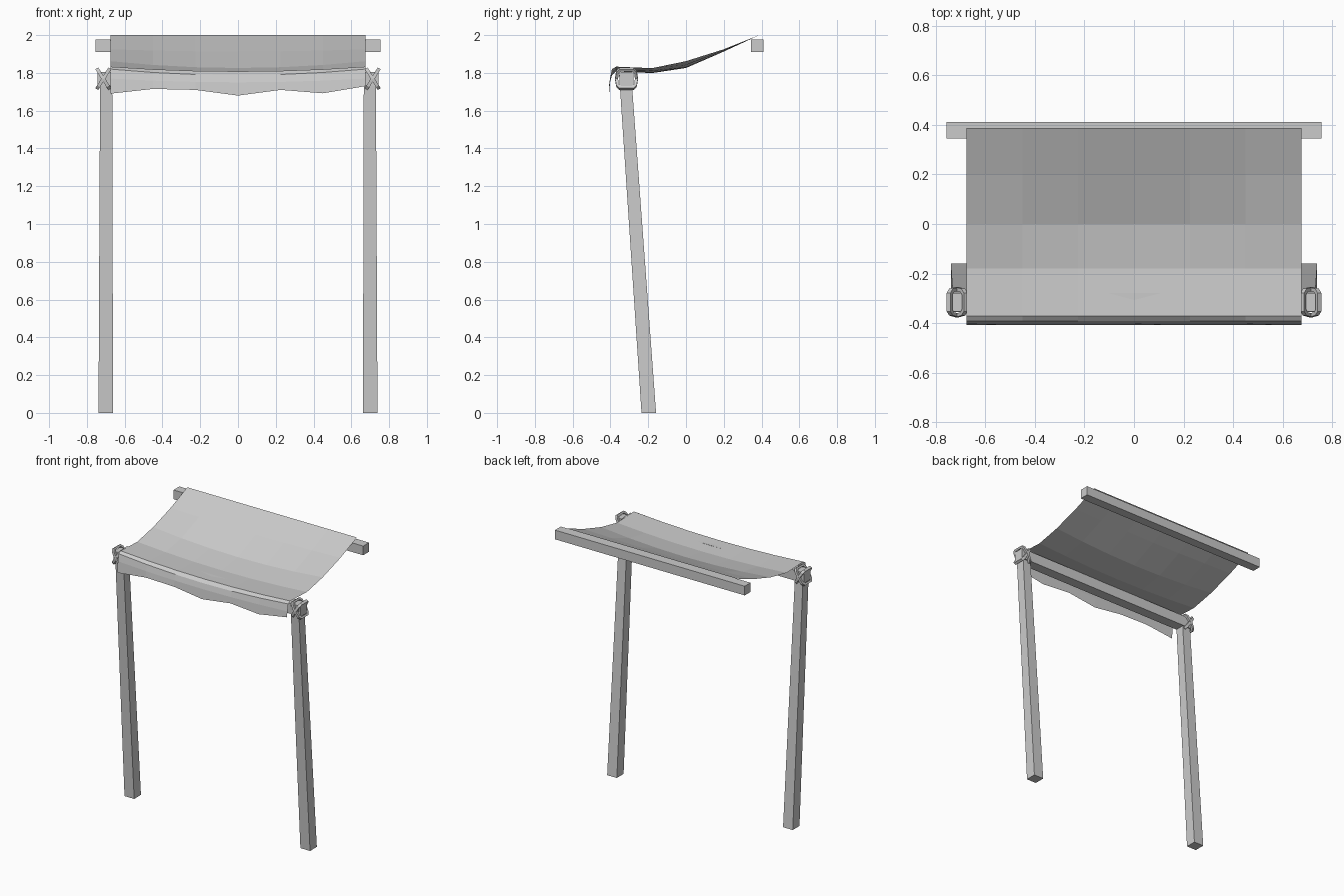
import bpy, bmesh, math
from mathutils import Vector

cube = bpy.data.objects.get("Cube")
if cube:
    bpy.data.objects.remove(cube, do_unlink=True)

grey = bpy.data.materials.new("plain_grey")
grey.use_nodes = True
colour = (0.6, 0.6, 0.6, 1)
grey.diffuse_color = colour
grey.node_tree.nodes["Principled BSDF"].inputs["Base Color"].default_value = colour


def finish(name, bm, recalc=True):
    if recalc:
        bmesh.ops.recalc_face_normals(bm, faces=bm.faces)
    mesh = bpy.data.meshes.new(name)
    bm.to_mesh(mesh)
    bm.free()
    mesh.materials.append(grey)
    obj = bpy.data.objects.new(name, mesh)
    bpy.context.collection.objects.link(obj)
    return obj


def bridge(bm, rings, closed=False):
    """Skin a list of vertex rings with quads."""
    n = len(rings[0])
    pairs = list(zip(rings, rings[1:])) + ([(rings[-1], rings[0])] if closed else [])
    for a, b in pairs:
        for i in range(n):
            j = (i + 1) % n
            bm.faces.new((a[i], a[j], b[j], b[i]))


def beam(name, half_length, y, z, size):
    bm = bmesh.new()
    bmesh.ops.create_cube(bm, size=1)
    for v in bm.verts:
        v.co = (v.co.x * 2 * half_length, y + v.co.y * size, z + v.co.z * size)
    return finish(name, bm)


def post(name, side):
    # Tapered square post leaning forward
    bm = bmesh.new()
    rings = []
    for x, y, z, w in ((0.7, -0.197, 0, 0.077), (0.698, -0.322, 1.79, 0.064)):
        rings.append([bm.verts.new((side * x + sx * w / 2, y + sy * w / 2, z))
                      for sx, sy in ((-1, -1), (1, -1), (1, 1), (-1, 1))])
    bridge(bm, rings)
    bm.faces.new(rings[0])
    bm.faces.new(rings[1])
    return finish(name, bm)


def lashing(name, side, tilt):
    # Angular rope loop wrapped diagonally around the joint
    bm = bmesh.new()
    centre = Vector((side * 0.713, -0.315, 1.769))
    up = Vector((tilt * 0.031, 0, 0.049))
    across = up.cross(Vector((0, 1, 0))).normalized() * 0.009
    outline = [(-0.62, 1), (0.62, 1), (0.9, 0.72), (1, 0),
               (0.9, -0.72), (0.62, -1), (-0.62, -1), (-0.9, -0.72), (-1, 0), (-0.9, 0.72)]
    rings = []
    for u, v in outline:
        mid = centre + Vector((0, u * 0.053, 0)) + up * v
        out = (Vector((0, u * 0.053, 0)) + up * v).normalized() * 0.008
        rings.append([bm.verts.new(mid + a * across + b * out)
                      for a, b in ((-1, -1), (1, -1), (1, 1), (-1, 1))])
    bridge(bm, rings, closed=True)
    return finish(name, bm)


# Frame
beam("back_beam", 0.755, 0.378, 1.943, 0.066)
beam("front_beam", 0.745, -0.315, 1.768, 0.074)
for label, side in (("left", 1), ("right", -1)):
    post(label + "_post", side)
    for number, tilt in enumerate((-1, 1), 1):
        lashing(f"{label}_lashing_{number}", side, tilt)

# Sagging cloth: rows of (y, edge height, sag at the middle)
rows = [(0.388, 2.0, 0), (0.2, 1.925, 0.012), (0, 1.862, 0.036),
        (-0.18, 1.825, 0.026), (-0.37, 1.833, 0.025),
        (-0.392, 1.82, 0.032), (-0.402, 1.77, 0.02)]
hem = [1.69, 1.715, 1.71, 1.68, 1.71, 1.692, 1.73]
columns = 6
bm = bmesh.new()
grid = []
for y, z, sag in rows:
    grid.append([])
    for i in range(columns + 1):
        t = 2 * i / columns - 1
        grid[-1].append(bm.verts.new((t * 0.675, y, z - sag * (1 - t * t))))
# Wavy hem of the hanging front flap
grid.append([bm.verts.new(((2 * i / columns - 1) * 0.675, -0.408, z))
             for i, z in enumerate(hem)])
for a, b in zip(grid, grid[1:]):
    for i in range(columns):
        bm.faces.new((a[i], b[i], b[i + 1], a[i + 1]))
finish("cloth_canopy", bm, recalc=False)
